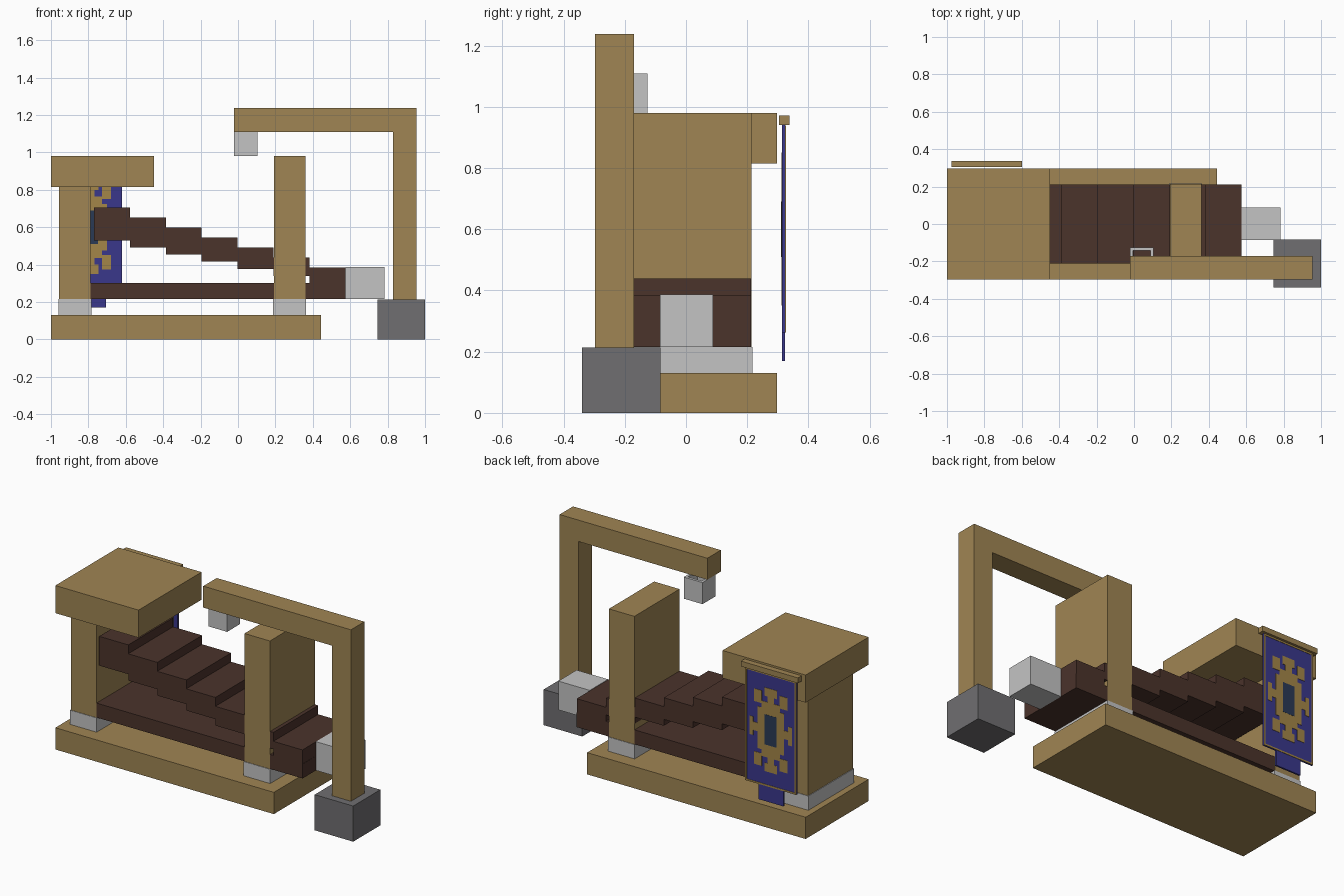
import bpy, bmesh

if "Cube" in bpy.data.objects:
    bpy.data.objects.remove(bpy.data.objects["Cube"])


def material(name, rgb):
    m = bpy.data.materials.new(name)
    m.diffuse_color = (*rgb, 1)
    m.use_nodes = True
    m.node_tree.nodes["Principled BSDF"].inputs["Base Color"].default_value = m.diffuse_color
    return m


TAN = material("tan_stone", (0.35, 0.235, 0.087))
BROWN = material("dark_brown", (0.070, 0.033, 0.024))
LIGHT = material("light_grey", (0.55, 0.55, 0.55))
DARK = material("dark_grey", (0.16, 0.158, 0.165))
BLUE = material("banner_blue", (0.042, 0.039, 0.26))
GOLD = material("banner_gold", (0.37, 0.24, 0.065))
TEAL = material("banner_slate", (0.023, 0.042, 0.09))


def boxes(name, mat, *spans):
    """One object from boxes given as (x0, x1, y0, y1, z0, z1)."""
    bm = bmesh.new()
    for x0, x1, y0, y1, z0, z1 in spans:
        made = bmesh.ops.create_cube(bm, size=1)["verts"]
        for v in made:
            v.co = ((x0 + x1) / 2 + v.co.x * (x1 - x0),
                    (y0 + y1) / 2 + v.co.y * (y1 - y0),
                    (z0 + z1) / 2 + v.co.z * (z1 - z0))
    me = bpy.data.meshes.new(name)
    bm.to_mesh(me)
    bm.free()
    me.materials.append(mat)
    ob = bpy.data.objects.new(name, me)
    bpy.context.collection.objects.link(ob)
    return ob


# Base, pillars, feet and cap
boxes("base", TAN, (-1, 0.445, -0.297, 0.298, 0, 0.13))
boxes("cap", TAN, (-1, -0.45, -0.297, 0.298, 0.815, 0.98))
for side, x0, x1, top in (("left", -0.957, -0.788, 0.815), ("right", 0.192, 0.36, 0.98)):
    boxes(side + "_pillar", TAN, (x0, x1, -0.213, 0.214, 0.215, top))
    boxes(side + "_foot", LIGHT, (x0 - 0.004, x1 + 0.004, -0.216, 0.217, 0.13, 0.215))

# Lower beam and the staircase, whose steps get thinner on the way down
Y0, Y1 = -0.211, 0.212
boxes("beam", BROWN, (-0.788, 0.575, Y0, Y1, 0.215, 0.301))
for i in range(7):
    x0 = -0.77 + 0.192 * i
    boxes(f"step_{i + 1}", BROWN,
          (x0, x0 + 0.192, Y0, Y1, 0.53 - 0.0382 * i, 0.705 - 0.0533 * i))
boxes("end_block", LIGHT, (0.575, 0.783, -0.085, 0.088, 0.215, 0.387))

# Gantry with its weight and hanging open sleeve
GY0, GY1 = -0.297, -0.17
boxes("gantry_foot", DARK, (0.745, 1, -0.34, -0.084, 0, 0.213))
boxes("gantry_post", TAN, (0.83, 0.955, GY0, GY1, 0.213, 1.11))
boxes("gantry_arm", TAN, (-0.022, 0.955, GY0, GY1, 1.11, 1.238))
SX0, SX1, SY0, SY1, W = -0.021, 0.103, -0.25, -0.126, 0.016
boxes("hanging_sleeve", LIGHT,
      (SX0, SX0 + W, SY0, SY1, 0.98, 1.109), (SX1 - W, SX1, SY0, SY1, 0.98, 1.109),
      (SX0 + W, SX1 - W, SY0, SY0 + W, 0.98, 1.109),
      (SX0 + W, SX1 - W, SY1 - W, SY1, 0.98, 1.109))

# Banner cloth, tail and rod
CX, CZ = -0.788, 0.60
BY0, BY1 = 0.314, 0.324
boxes("banner_rod", TAN, (-0.977, -0.60, 0.304, 0.338, 0.94, 0.972))
boxes("banner_cloth", BLUE, (CX - 0.168, CX + 0.168, BY0, BY1, 0.262, 0.94))
boxes("banner_tail", BLUE, (CX - 0.083, CX + 0.083, BY0, BY1, 0.17, 0.262))


def mirrored(x0, x1, z0, z1, y0, y1):
    """Plate spans repeated left and right, above and below the banner centre."""
    out = []
    for sx in (-1, 1):
        for sz in (-1, 1):
            xs, zs = sorted((CX + sx * x0, CX + sx * x1)), sorted((CZ + sz * z0, CZ + sz * z1))
            out.append((*xs, y0, y1, *zs))
    return out


# Sunburst quarter: core, vertical ray and its head, diagonal ray, side ray
SUN = ((0, 0.062, 0, 0.165), (0.062, 0.088, 0, 0.125),
       (0, 0.022, 0.165, 0.25), (0, 0.042, 0.20, 0.25),
       (0.06, 0.11, 0.15, 0.225), (0.088, 0.115, 0, 0.025), (0.115, 0.14, 0, 0.055))
for side, ya, yb, out in (("front", BY0 - 0.002, BY0, -0.001), ("back", BY1, BY1 + 0.002, 0.001)):
    boxes("sunburst_" + side, GOLD, *[s for q in SUN for s in mirrored(*q, ya, yb)])
    boxes("sun_centre_" + side, TEAL, *mirrored(0, 0.04, 0, 0.09, ya + out, yb + out))

# Thin gold trim round the back face
boxes("banner_trim", GOLD,
      *mirrored(0.158, 0.169, 0, 0.338, BY1, BY1 + 0.002),
      *mirrored(0, 0.169, 0.328, 0.338, BY1, BY1 + 0.002))
